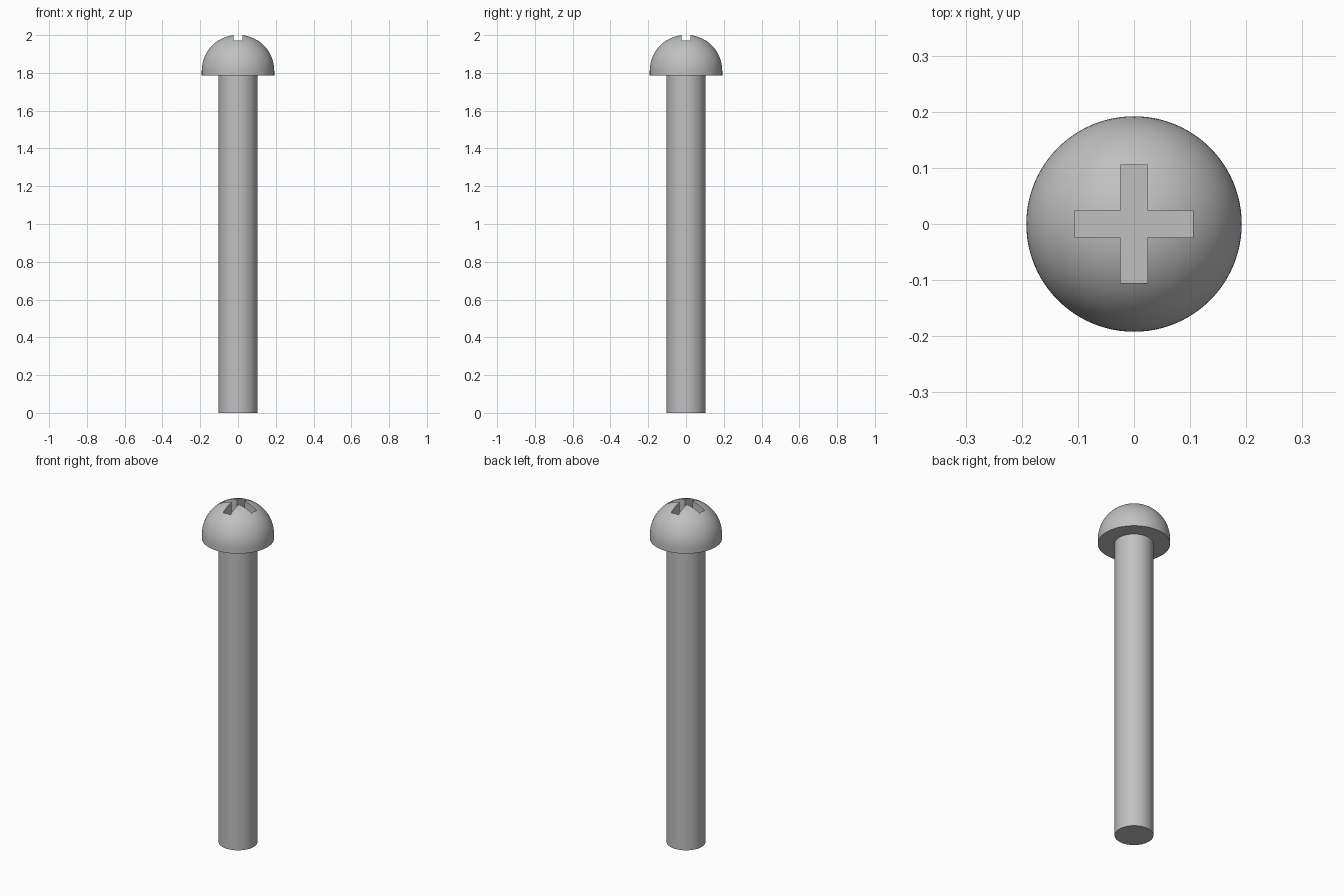
import bpy, bmesh, math
from mathutils import Matrix

cube = bpy.data.objects.get("Cube")
if cube:
    bpy.data.objects.remove(cube, do_unlink=True)

SEGMENTS = 96
HEAD_R, SHANK_R = 0.192, 0.103
HEAD_BASE, DOME_Z = 1.785, 1.811
SLOT_LENGTH, SLOT_WIDTH, SLOT_FLOOR = 0.21, 0.048, 1.9

steel = bpy.data.materials.new("steel grey")
steel.use_nodes = True
GREY = (0.53, 0.53, 0.53, 1)
steel.diffuse_color = GREY
steel.node_tree.nodes["Principled BSDF"].inputs["Base Color"].default_value = GREY


def make_object(name, bm):
    bmesh.ops.recalc_face_normals(bm, faces=bm.faces)
    mesh = bpy.data.meshes.new(name)
    bm.to_mesh(mesh)
    bm.free()
    mesh.materials.append(steel)
    obj = bpy.data.objects.new(name, mesh)
    bpy.context.collection.objects.link(obj)
    return obj


def lathe(name, profile):
    """Revolve (radius, height) points that start and end on the axis."""
    bm = bmesh.new()
    verts = [bm.verts.new((r, 0, z)) for r, z in profile]
    edges = [bm.edges.new(pair) for pair in zip(verts, verts[1:])]
    bmesh.ops.spin(bm, geom=verts + edges, axis=(0, 0, 1), cent=(0, 0, 0),
                   angle=math.tau, steps=SEGMENTS, use_merge=True)
    bmesh.ops.remove_doubles(bm, verts=bm.verts, dist=1e-5)
    return make_object(name, bm)


def smooth(obj):
    bpy.ops.object.select_all(action='DESELECT')
    obj.select_set(True)
    bpy.context.view_layer.objects.active = obj
    bpy.ops.object.shade_smooth_by_angle(angle=math.radians(30))


# Plain shank, running just inside the head
shank = lathe("shank", [(0, 0), (SHANK_R, 0), (SHANK_R, DOME_Z), (0, DOME_Z)])

# Domed head with a short straight rim
dome = [(HEAD_R * math.cos(a), DOME_Z + HEAD_R * math.sin(a))
        for a in (math.pi / 2 * i / 24 for i in range(24))]
head = lathe("head", [(0, HEAD_BASE), (HEAD_R, HEAD_BASE)] + dome
             + [(0, DOME_Z + HEAD_R)])

# Cross recess, cut by two crossed bars
for turn in (0, math.pi / 2):
    bm = bmesh.new()
    bmesh.ops.create_cube(bm, size=1)
    depth = 0.2
    bm.transform(Matrix.Rotation(turn, 4, 'Z')
                 @ Matrix.Translation((0, 0, SLOT_FLOOR + depth / 2))
                 @ Matrix.Diagonal((SLOT_LENGTH, SLOT_WIDTH, depth, 1)))
    cutter = make_object("slot_cutter", bm)
    cutter.hide_render = True
    cut = head.modifiers.new("slot", 'BOOLEAN')
    cut.operation, cut.solver, cut.object = 'DIFFERENCE', 'EXACT', cutter
    bpy.context.view_layer.objects.active = head
    bpy.ops.object.modifier_apply(modifier=cut.name)
    bpy.data.objects.remove(cutter, do_unlink=True)

for part in (shank, head):
    smooth(part)
